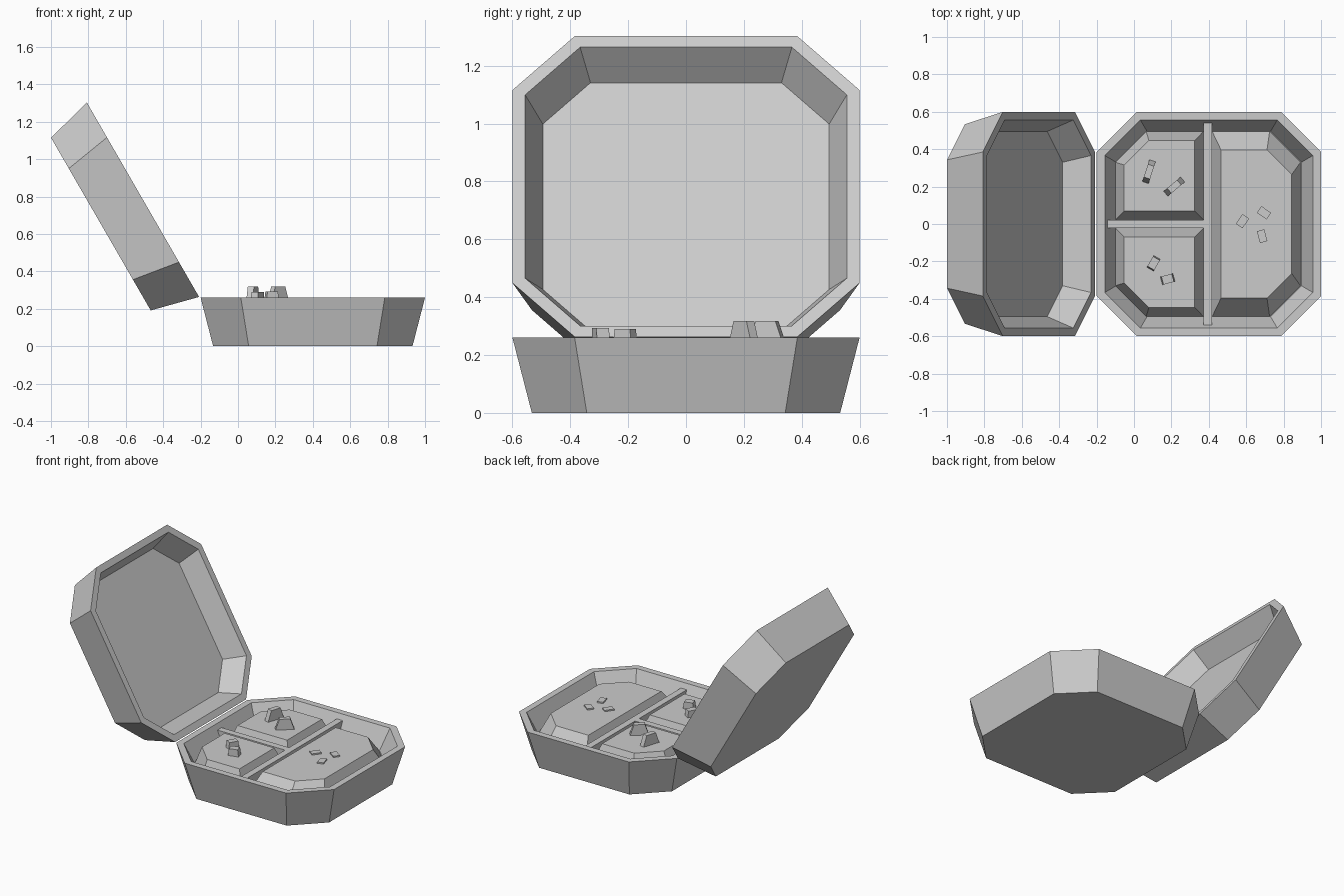
import bpy, bmesh
from math import radians
from mathutils import Matrix, Vector

if "Cube" in bpy.data.objects:
    bpy.data.objects.remove(bpy.data.objects["Cube"])


def new_object(name, bm):
    bmesh.ops.recalc_face_normals(bm, faces=bm.faces)
    mesh = bpy.data.meshes.new(name)
    bm.to_mesh(mesh)
    bm.free()
    obj = bpy.data.objects.new(name, mesh)
    bpy.context.collection.objects.link(obj)
    return obj


def octagon(half, chamfer):
    a = half - chamfer
    return [(half, -a), (half, a), (a, half), (-a, half),
            (-half, a), (-half, -a), (-a, -half), (a, -half)]


def loft(name, rings):
    """Skin a stack of equal-sided rings [(points, z)] and cap both ends."""
    bm = bmesh.new()
    loops = [[bm.verts.new((x, y, z)) for x, y in pts] for pts, z in rings]
    n = len(loops[0])
    for low, high in zip(loops, loops[1:]):
        for i in range(n):
            j = (i + 1) % n
            bm.faces.new((low[i], low[j], high[j], high[i]))
    bm.faces.new(loops[0])
    bm.faces.new(loops[-1])
    return new_object(name, bm)


def shell(name, direction):
    """Octagonal dish: rim at z = 0, hinge edge at x = 0."""
    rings = [(0.533, 0.19, 0.26), (0.6, 0.215, 0), (0.556, 0.19, 0), (0.495, 0.165, 0.14)]
    stack = [([(x + 0.6, y) for x, y in octagon(h, c)], direction * d) for h, c, d in rings]
    return loft(name, stack)


def filling(name, points, top=0.245):
    """Mound whose top is the footprint shrunk about its centre."""
    xs, ys = zip(*points)
    cx, cy = (min(xs) + max(xs)) / 2, (min(ys) + max(ys)) / 2
    upper = [(cx + 0.8 * (x - cx), cy + 0.8 * (y - cy)) for x, y in points]
    return loft(name, [(points, 0.12), (upper, top)])


def box(name, centre, size):
    bm = bmesh.new()
    bmesh.ops.create_cube(bm, size=1, matrix=Matrix.Translation(centre) @ Matrix.Diagonal((*size, 1)))
    return new_object(name, bm)


def piece(name, x, y, angle, length, width, top, taper):
    """Garnish slice, shorter along its top edge."""
    a, b, w = length / 2, length * taper / 2, width / 2
    rect = lambda h: [(-h, -w), (h, -w), (h, w), (-h, w)]
    obj = loft(name, [(rect(a), 0.235), (rect(b), top)])
    obj.location = (x, y, 0)
    obj.rotation_euler.z = radians(angle)


# Tray and the open lid, the same dish turned about the hinge
tray = shell("tray", -1)
tray.location = (-0.2, 0, 0.26)
lid = shell("lid", 1)
lid.location = (-0.208, 0, 0.263)
lid.rotation_euler.y = radians(-120)

# Dividers
box("long_divider", (0.395, 0, 0.172), (0.045, 1.08, 0.106))
box("short_divider", (0.115, 0, 0.172), (0.52, 0.045, 0.106))

# Large filling, and two small fillings mirrored across the short divider
c = 0.165
filling("large_filling", [(0.418, -0.495), (0.89 - c, -0.495), (0.89, -0.495 + c),
                          (0.89, 0.495 - c), (0.89 - c, 0.495), (0.418, 0.495)])
for side, label in ((1, "back"), (-1, "front")):
    filling(label + "_filling", [(x, side * y) for x, y in (
        (-0.1, 0.022), (0.372, 0.022), (0.372, 0.495), (-0.1 + c, 0.495), (-0.1, 0.495 - c))])

# Garnish: x, y, angle, length, width, top height, taper
garnish = [
    (0.08, 0.28, 72, 0.13, 0.035, 0.318, 0.55),
    (0.215, 0.20, 40, 0.125, 0.035, 0.318, 0.55),
    (0.105, -0.21, 60, 0.075, 0.042, 0.29, 0.8),
    (0.18, -0.295, 15, 0.072, 0.045, 0.293, 0.8),
    (0.58, 0.015, 55, 0.063, 0.043, 0.254, 1),
    (0.695, 0.06, -35, 0.063, 0.043, 0.254, 1),
    (0.685, -0.065, -75, 0.065, 0.041, 0.254, 1),
]
for i, spec in enumerate(garnish):
    piece(f"garnish_{i + 1}", *spec)
